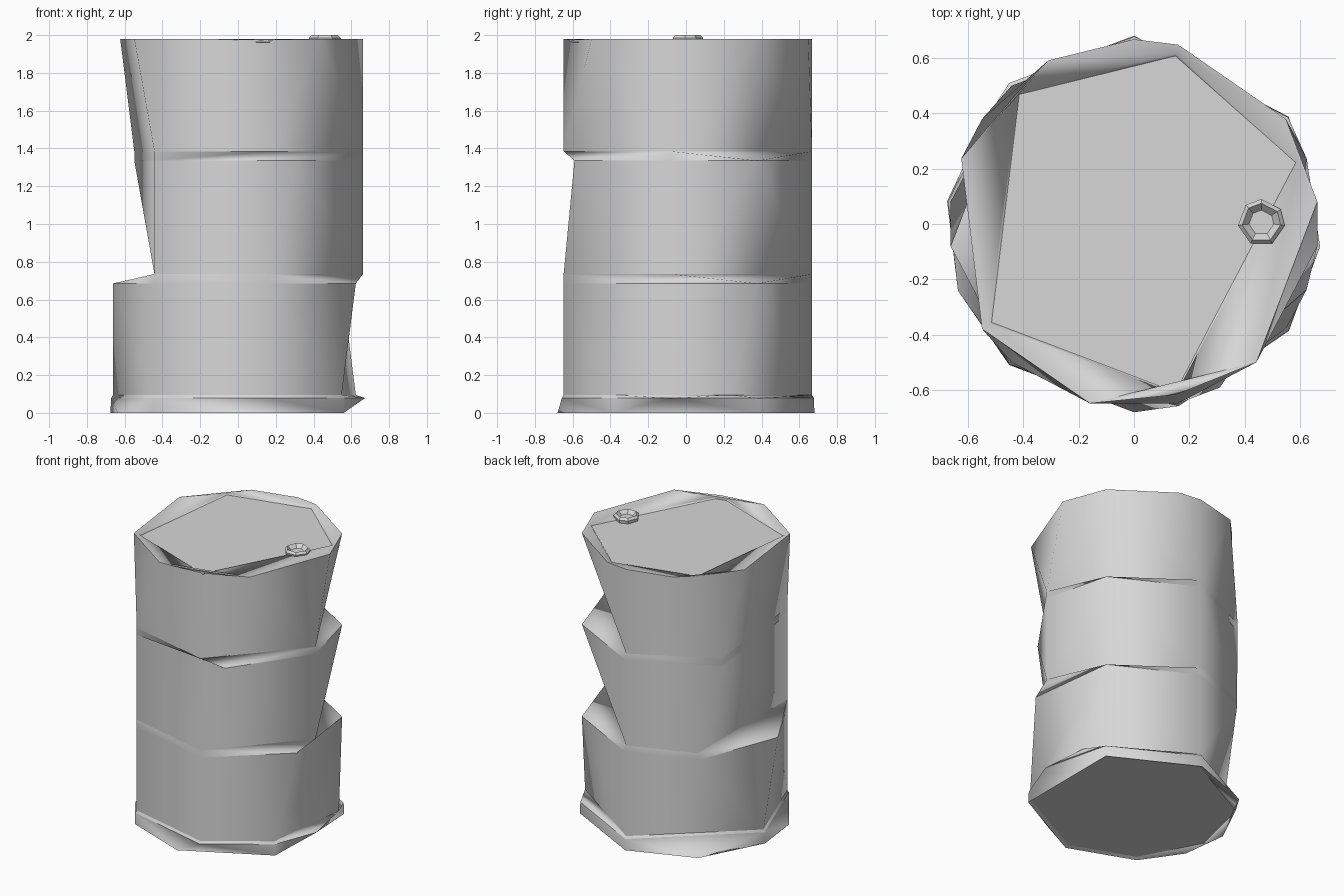
import bpy, bmesh, math
from mathutils import Vector

if "Cube" in bpy.data.objects:
    bpy.data.objects.remove(bpy.data.objects["Cube"])

SIDES = 26
DENT = (5, 8)   # corner pair left unjoined, so the lower wall caves in there
steel = bpy.data.materials.new("grey_steel")
steel.use_nodes = True
steel.diffuse_color = (0.68, 0.68, 0.68, 1)
steel.node_tree.nodes["Principled BSDF"].inputs["Base Color"].default_value = (0.68, 0.68, 0.68, 1)


def rim_point(k, radius, z):
    """Point number k, clockwise from the back, on a 26-step circle."""
    a = math.pi / 2 - math.tau * k / SIDES
    return Vector((radius * math.cos(a), radius * math.sin(a), z))


def make_ring(bm, radius, z, steps):
    return [(k, bm.verts.new(rim_point(k, radius, z))) for k in steps]


def bridge(bm, low, high):
    """Zip two rings with different corners, taking the shorter diagonals."""
    a = low + [(low[0][0] + SIDES, low[0][1])]
    b = high + [(high[0][0] + SIDES, high[0][1])]
    i = j = 0
    while i < len(a) - 1 or j < len(b) - 1:
        more_a, more_b = i < len(a) - 1, j < len(b) - 1
        step_a = abs(a[i + 1][0] - b[j][0]) if more_a else math.inf
        step_b = abs(b[j + 1][0] - a[i][0]) if more_b else math.inf
        if more_b and (a[i][0], b[j + 1][0]) == DENT:
            step_b = SIDES
        if more_a and more_b and a[i][0] == b[j][0] and a[i + 1][0] == b[j + 1][0]:
            loop = [a[i][1], b[j][1], b[j + 1][1], a[i + 1][1]]
            i, j = i + 1, j + 1
        elif step_a < step_b:
            loop = [a[i][1], b[j][1], a[i + 1][1]]
            i += 1
        else:
            loop = [a[i][1], b[j][1], b[j + 1][1]]
            j += 1
        bm.faces.new(loop)


def finish(bm, name):
    bmesh.ops.recalc_face_normals(bm, faces=bm.faces[:])
    mesh = bpy.data.meshes.new(name)
    bm.to_mesh(mesh)
    bm.free()
    mesh.materials.append(steel)
    obj = bpy.data.objects.new(name, mesh)
    bpy.context.collection.objects.link(obj)
    return obj


# Barrel body: radius, height, corners kept on the ring, sharp ring edge
R, FOOT = 0.667, 0.68
rings = [
    (0.655, 0.01, (0, 4, 9, 13, 16, 19, 22), True),
    (FOOT, 0.0, (0, 4, 9, 13, 16, 18, 20, 23), True),
    (FOOT - 0.003, 0.078, (0, 4, 7, 9, 12, 16, 20), True),
    (R, 0.095, (0, 5, 9, 12, 16, 20), True),
    (R, 0.685, (0, 4, 8, 12, 16, 19, 23), True),
    (R, 0.735, (0, 7, 12, 16, 23), True),
    (R, 1.335, (0, 4, 7, 11, 16, 22), True),
    (R, 1.385, (0, 7, 12, 16, 22), True),
    (R, 1.98, (0, 1, 4, 6, 10, 14, 17, 21, 24), True),
    (0.635, 1.972, (1, 5, 12, 17, 23), False),
    (0.625, 1.962, (1, 5, 12, 17, 23), True),
]
bm = bmesh.new()
loops = [make_ring(bm, r, z, steps) for r, z, steps, _ in rings]
for low, high in zip(loops, loops[1:]):
    bridge(bm, low, high)
bm.faces.new([v for _, v in loops[0]])              # base plate
bm.faces.new([v for _, v in reversed(loops[-1])])   # lid
for f in bm.faces:
    f.smooth = True
for ring, (_, _, _, sharp) in zip(loops, rings):
    verts = [v for _, v in ring]
    for v, w in zip(verts, verts[1:] + verts[:1]):
        bm.edges.get((v, w)).smooth = not sharp
barrel = finish(bm, "barrel")

# Round shading on the tall wall panels
mesh = barrel.data
normals = [Vector((0, 0, 0))] * len(mesh.loops)
for poly in mesh.polygons:
    heights = [mesh.vertices[v].co.z for v in poly.vertices]
    if max(heights) - min(heights) > 0.3:
        for li in poly.loop_indices:
            co = mesh.vertices[mesh.loops[li].vertex_index].co
            normals[li] = Vector((co.x, co.y, 0)).normalized()
mesh.normals_split_custom_set(normals)

# Filler cap near the lid's edge, with a dished top
bm = bmesh.new()
cap_steps = (0, 4, 7, 11, 15, 19, 23)
cap_rings = [make_ring(bm, r, z, cap_steps)
             for r, z in ((0.08, 1.962), (0.085, 1.985), (0.07, 2.0), (0.045, 1.975))]
for low, high in zip(cap_rings, cap_rings[1:]):
    bridge(bm, low, high)
bm.faces.new([v for _, v in reversed(cap_rings[-1])])
for v in bm.verts:
    v.co += Vector((0.46, 0.005, 0))
finish(bm, "filler_cap")
